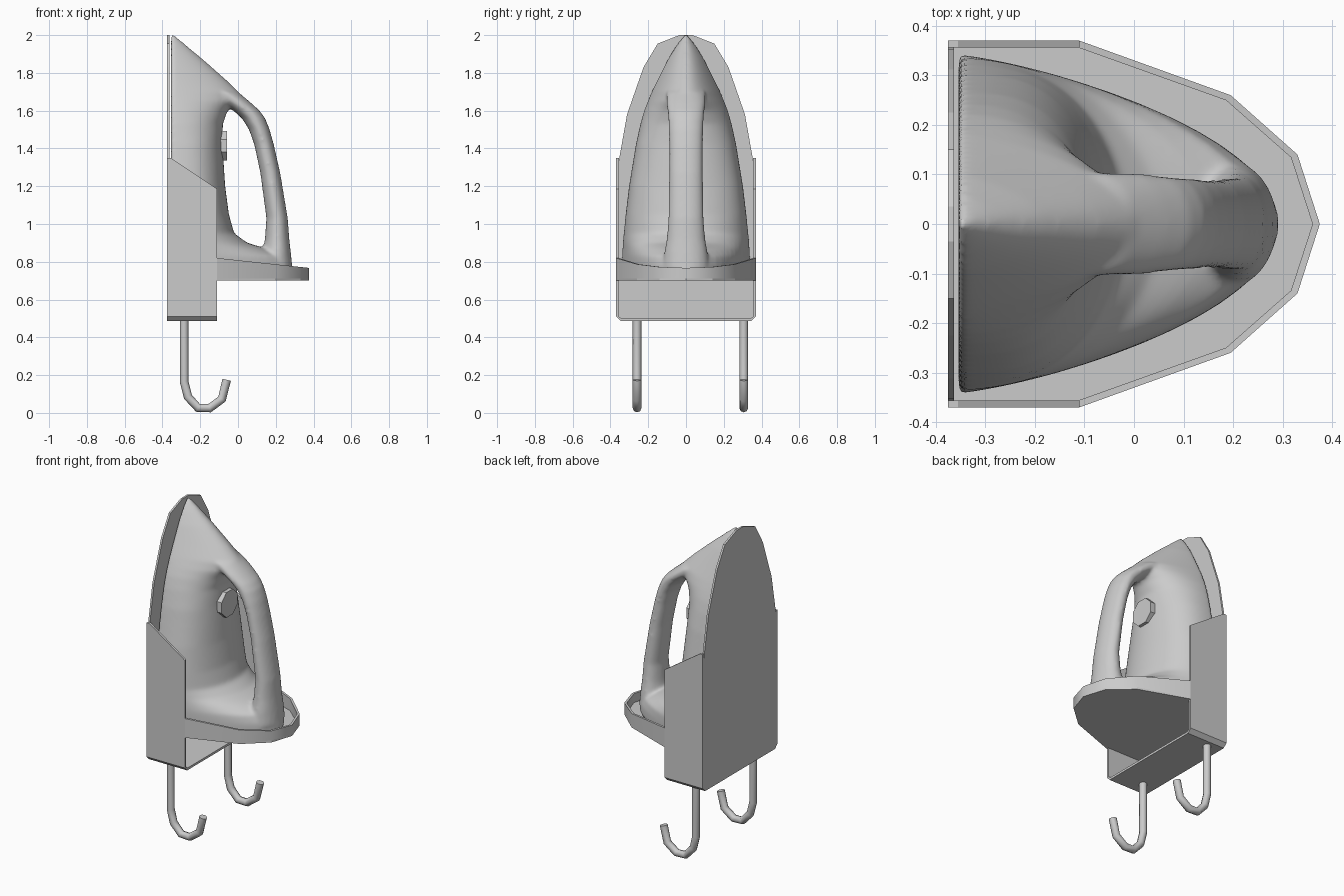
import bpy, bmesh, math

if "Cube" in bpy.data.objects:
    bpy.data.objects.remove(bpy.data.objects["Cube"])


def mesh_object(name, verts, faces):
    bm = bmesh.new()
    vs = [bm.verts.new(v) for v in verts]
    for f in faces:
        bm.faces.new([vs[i] for i in f])
    bmesh.ops.recalc_face_normals(bm, faces=bm.faces)
    me = bpy.data.meshes.new(name)
    bm.to_mesh(me)
    bm.free()
    ob = bpy.data.objects.new(name, me)
    bpy.context.collection.objects.link(ob)
    return ob


def loft(name, rings):
    """Skin a stack of equal-length closed rings and cap both ends."""
    n = len(rings[0])
    verts = [p for r in rings for p in r]
    faces = [list(range(n)), list(range(len(verts) - n, len(verts)))]
    for k in range(len(rings) - 1):
        for i in range(n):
            j = (i + 1) % n
            faces.append([k * n + i, k * n + j, (k + 1) * n + j, (k + 1) * n + i])
    return mesh_object(name, verts, faces)


def prism(name, pts, axis, a, b):
    """Extrude a 2D outline along an axis from a to b."""
    def place(p, d):
        q = list(p)
        q.insert(axis, d)
        return tuple(q)
    return loft(name, [[place(p, d) for p in pts] for d in (a, b)])


def both_sides(half):
    """Mirror a (side, other) outline across side = 0."""
    return half + [(-s, o) for s, o in reversed(half) if s != 0]


def activate(ob):
    bpy.ops.object.select_all(action='DESELECT')
    ob.select_set(True)
    bpy.context.view_layer.objects.active = ob


def smooth(ob, angle):
    activate(ob)
    bpy.ops.object.shade_smooth_by_angle(angle=math.radians(angle))


# --- wall holder: back plate, side walls, floor with chamfered corners ---
plate = both_sides([(0.345, 0.486), (0.369, 0.51), (0.367, 1.15), (0.353, 1.35),
                    (0.312, 1.58), (0.225, 1.83), (0.15, 1.955), (0.035, 2.0)])
prism("back_plate", plate, 0, -0.375, -0.363)

wall = [(-0.375, 0.51), (-0.11, 0.51), (-0.11, 1.185), (-0.355, 1.35), (-0.375, 1.35)]
for side, s in (("left", -1), ("right", 1)):
    prism(side + "_wall", wall, 1, s * 0.356, s * 0.37)
prism("box_floor", both_sides([(0.34, 0.5), (0.356, 0.51), (0.37, 0.51), (0.346, 0.486)]), 0, -0.375, -0.11)

# --- tray: floor and sloping raised rim ---
edge = [(-0.11, 0.37), (0.195, 0.26), (0.33, 0.14), (0.375, 0)]
edge += [(x, -y) for x, y in edge[-2::-1]]
prism("tray_floor", [(-0.365, 0.365)] + edge + [(-0.365, -0.365)], 2, 0.70, 0.712)
rings = []
for x, y in edge:
    top = 0.82 - 0.108 * (x + 0.11)
    xi, yi = -0.11 + (x + 0.11) * 0.97, y * 0.96
    rings.append([(x, y, 0.70), (x, y, top), (xi, yi, top), (xi, yi, 0.70)])
smooth(loft("tray_rim", rings), 50)

# --- iron: body and handle lofted in z, then fused and softened ---
SOLE = -0.354
body_rows = [  # z, half width at sole, front x, bluntness of the section
    (0.712, 0.338, 0.295, 1.25), (0.78, 0.342, 0.288, 1.25), (0.83, 0.34, 0.255, 1.35),
    (0.87, 0.337, 0.15, 1.6), (0.90, 0.335, 0.05, 2), (0.95, 0.33, -0.02, 2.4),
    (1.05, 0.32, -0.048, 2.8), (1.2, 0.302, -0.068, 3), (1.42, 0.266, -0.082, 2.8),
    (1.53, 0.242, -0.08, 2.4), (1.60, 0.222, -0.055, 2), (1.65, 0.203, -0.012, 1.6),
    (1.70, 0.183, 0.003, 1.3), (1.77, 0.15, -0.07, 1.2), (1.87, 0.1, -0.183, 1.2),
    (1.94, 0.058, -0.267, 1.2), (2.0, 0.012, -0.335, 1.2)]
rings = []
for z, w, front, blunt in body_rows:
    ring = []
    for i in range(33):
        s = math.cos(math.pi * i / 32)
        u = max(0.0, 1 - s * s) ** (1 / blunt)
        ring.append((SOLE + u * (front - SOLE), w * s, z))
    rings.append(ring)
iron = loft("iron", rings)

handle_rows = [  # z, centre x, half depth, half width
    (0.76, 0.2, 0.09, 0.125), (0.85, 0.205, 0.075, 0.115), (0.92, 0.207, 0.065, 0.103),
    (1.03, 0.207, 0.057, 0.094), (1.27, 0.171, 0.053, 0.09), (1.42, 0.138, 0.052, 0.09),
    (1.5, 0.113, 0.055, 0.092), (1.56, 0.082, 0.062, 0.095), (1.60, 0.045, 0.07, 0.1),
    (1.645, -0.01, 0.075, 0.105), (1.70, -0.09, 0.09, 0.105)]
handle = loft("handle", [[(c + d * math.cos(a), w * math.sin(a), z)
                          for a in [2 * math.pi * i / 20 for i in range(20)]]
                         for z, c, d, w in handle_rows])

activate(iron)
handle.select_set(True)
bpy.ops.object.join()
fuse = iron.modifiers.new("fuse", 'REMESH')
fuse.mode = 'VOXEL'
fuse.voxel_size = 0.01
fuse.use_smooth_shade = True
soft = iron.modifiers.new("soften", 'SMOOTH')
soft.factor = 0.5
soft.iterations = 12
bpy.ops.object.modifier_apply(modifier="fuse")
bpy.ops.object.modifier_apply(modifier="soften")
smooth(iron, 60)

# --- control dial on the body behind the handle ---
dial = [(0.085 * math.cos(math.pi * (i + 0.5) / 4), 1.415 + 0.085 * math.sin(math.pi * (i + 0.5) / 4))
        for i in range(8)]
prism("dial", dial, 0, -0.1, -0.058)

# --- hanging hooks under the box ---
hook_path = [(-0.285, 0.495), (-0.285, 0.165), (-0.265, 0.085), (-0.212, 0.027),
             (-0.15, 0.025), (-0.085, 0.073), (-0.06, 0.175)]
for name, y in (("left_hook", -0.259), ("right_hook", 0.306)):
    cu = bpy.data.curves.new(name, 'CURVE')
    cu.dimensions = '3D'
    cu.bevel_depth = 0.023
    cu.bevel_resolution = 2
    cu.use_fill_caps = True
    sp = cu.splines.new('POLY')
    sp.points.add(len(hook_path) - 1)
    for p, (x, z) in zip(sp.points, hook_path):
        p.co = (x, y, z, 1)
    hook = bpy.data.objects.new(name, cu)
    bpy.context.collection.objects.link(hook)
    activate(hook)
    bpy.ops.object.convert(target='MESH')
    smooth(bpy.context.view_layer.objects.active, 50)
